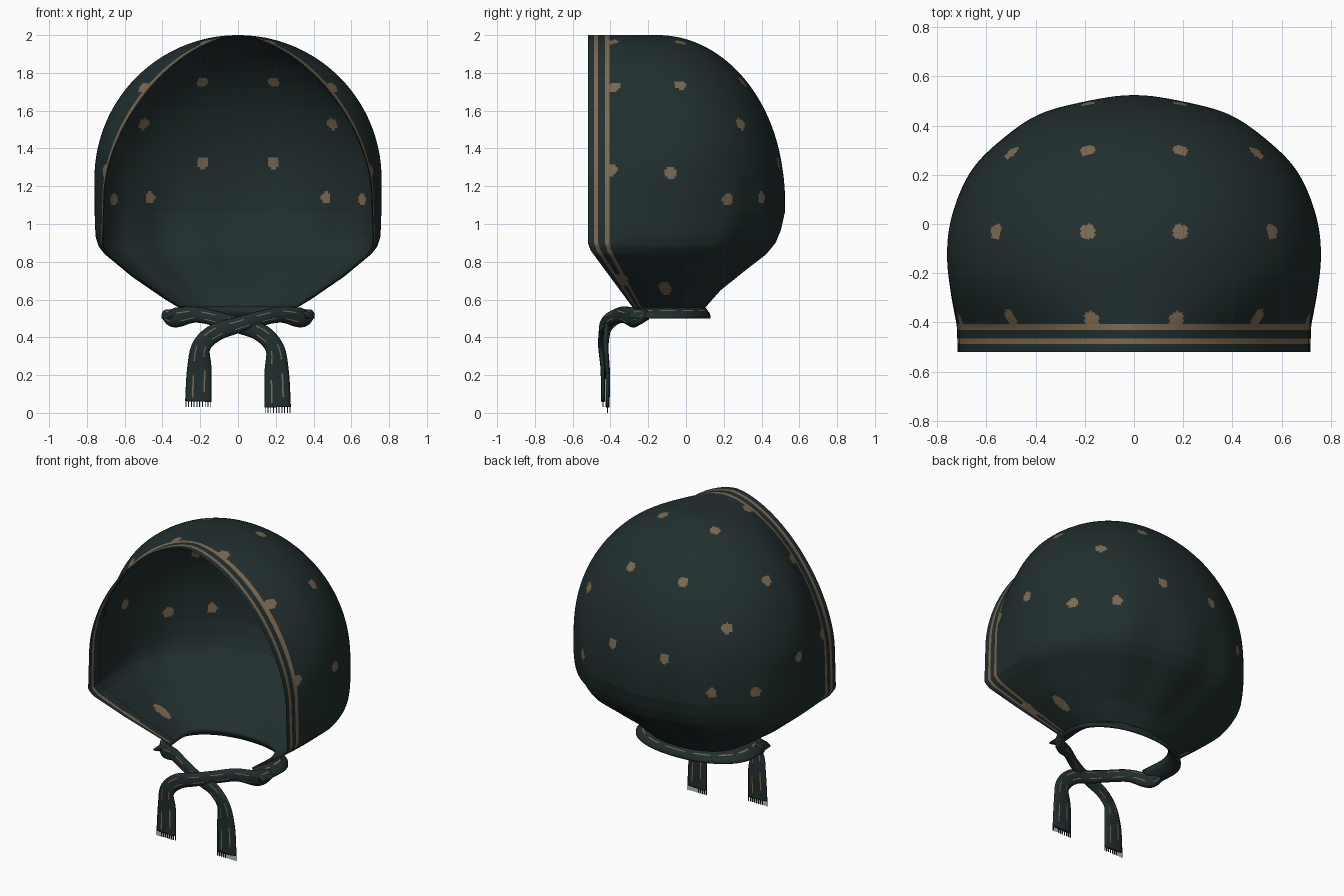
import bpy, bmesh, math
from mathutils import Vector
from mathutils.bvhtree import BVHTree

if "Cube" in bpy.data.objects:
    bpy.data.objects.remove(bpy.data.objects["Cube"])


def material(name, rgb):
    m = bpy.data.materials.new(name)
    m.diffuse_color = (*rgb, 1)
    m.use_nodes = True
    m.node_tree.nodes["Principled BSDF"].inputs["Base Color"].default_value = m.diffuse_color
    return m


CLOTH = material("dark teal cloth", (0.0155, 0.028, 0.028))
TAN = material("tan print", (0.20, 0.145, 0.085))


def make_object(name, bm):
    bmesh.ops.recalc_face_normals(bm, faces=bm.faces)
    for f in bm.faces:
        f.smooth = True
    me = bpy.data.meshes.new(name)
    bm.to_mesh(me)
    bm.free()
    me.materials.append(CLOTH)
    me.materials.append(TAN)
    ob = bpy.data.objects.new(name, me)
    bpy.context.collection.objects.link(ob)
    return ob


def grid(bm, rows, closed=False, stripe=lambda r, c: False):
    """Skin a list of point rows with quads; stripe() picks the tan ones."""
    vs = [[bm.verts.new(p) for p in row] for row in rows]
    n = len(rows[0])
    for r in range(len(rows) - 1):
        for c in range(n if closed else n - 1):
            d = (c + 1) % n
            f = bm.faces.new((vs[r][c], vs[r][d], vs[r + 1][d], vs[r + 1][c]))
            f.material_index = int(stripe(r, c))
    return vs


def lerp_table(table, z):
    for (z0, a), (z1, b) in zip(table, table[1:]):
        if z <= z1:
            return a + (b - a) * (z - z0) / (z1 - z0)
    return table[-1][1]


# ---- headscarf hood: U-shaped level curves open to the front ----
NECK = 0.555
WIDTH = [(NECK, 0.31), (0.6, 0.385), (0.72, 0.56), (0.84, 0.705), (0.88, 0.737), (0.93, 0.753), (1.0, 0.758), (1.24, 0.76)]
BACK = [(NECK, 0.10), (0.65, 0.18), (0.75, 0.30), (0.84, 0.415), (0.9, 0.465), (0.97, 0.495), (1.06, 0.517), (1.15, 0.52)]
MOUTH = [(NECK, 0.30), (0.72, 0.545), (0.84, 0.69), (0.89, 0.718), (1.0, 0.715), (1.15, 0.71)]
FRONT = [(NECK, -0.28), (0.86, -0.505), (0.9, -0.52), (2.0, -0.52)]
EDGE = [0, 0.033, 0.055, 0.09, 0.114]      # column offsets giving two stripes
N_SIDE, N_BACK = 26, 88


def section(z):
    """Right half of the level curve at height z, front edge to centre back."""
    w = lerp_table(WIDTH, z) if z < 1.24 else math.sqrt(max(0, 0.76 ** 2 - (z - 1.24) ** 2))
    t = min(1, max(0, (z - 1.15) / 0.85))
    b = lerp_table(BACK, z) if z < 1.15 else -0.15 + 0.67 * math.sqrt(1 - t * t)
    m = lerp_table(MOUTH, z) if z < 1.15 else 0.71 * (1 - t ** 1.7) ** 0.6
    f = lerp_table(FRONT, z)
    yc = -0.12 - 0.05 * t
    ys = [f + e * (yc - f) / (yc + 0.52) for e in EDGE]
    ys += [ys[-1] + (yc - ys[-1]) * (i + 1) / N_SIDE for i in range(N_SIDE)]
    # straight hem along the mouth, then swelling to full width
    pts = []
    for y in ys:
        s = (y - f) / (yc - f)
        s = max(0.06 * s / 0.24, 0.06 + 0.94 * math.sin(math.pi / 2 * (s - 0.24) / 0.76))
        pts.append(Vector((m + (w - m) * s, y, z)))
    # gathers that deepen toward the neck
    k = max(0, min(1, (1.3 - z) / 0.5)) * max(0, min(1, (z - NECK) / 0.15))
    for i in range(1, N_BACK + 1):
        q = math.pi / 2 * i / N_BACK
        x, y = w * math.cos(q) ** 0.95 if i < N_BACK else 0, yc + (b - yc) * math.sin(q) ** 0.95
        s = 1 + 0.02 * k * math.cos(12 * q) * math.sin(q)
        pts.append(Vector((x * s, yc + (y - yc) * s, z)))
    return pts


def mirrored(half):
    return half + [Vector((-p.x, p.y, p.z)) for p in reversed(half[:-1])]


levels = [1.15 + 0.85 * math.cos(math.pi / 2 * i / 105) for i in range(106)]
levels += [1.15 - (1.15 - NECK) * (i + 1) / 60 for i in range(60)]
rows = [mirrored(section(z)) for z in levels]
last = len(rows[0]) - 2
bm = bmesh.new()
grid(bm, rows, stripe=lambda r, c: min(c, last - c) in (1, 3))
bmesh.ops.remove_doubles(bm, verts=bm.verts, dist=0.0002)

# printed dots: faces close to each centre, mirrored left and right
DOTS = [(0.19, -0.03, 1.97), (0.565, -0.03, 1.74), (0.19, 0.31, 1.76), (0.5, 0.29, 1.53),
        (0.185, 0.48, 1.32), (0.46, 0.39, 1.14), (0.63, 0.2, 1.13), (0.75, -0.08, 1.27),
        (0.18, -0.39, 1.98), (0.52, -0.39, 1.74), (0.72, -0.40, 1.29),
        (0.52, -0.34, 0.70), (0.47, -0.11, 0.66)]
bm.normal_update()
tree = BVHTree.FromBMesh(bm)
centres = [tree.find_nearest(Vector((s * x, y, z)))[0] for x, y, z in DOTS for s in (1, -1)]
for f in bm.faces:
    p = f.calc_center_median()
    for c in centres:
        if abs(p.z - c.z) < 0.05:
            u = p - c
            if c.z < 0.8:       # print is stretched where the cloth gathers in
                along = Vector((math.copysign(0.8, c.x), -0.2, 0.55))
                u -= along * u.dot(along) * 0.5
            if u.length < 0.032:
                f.material_index = 1
                break
make_object("headscarf_hood", bm)

# ---- folded hem lining behind the inner stripe, one strip per side ----
bm = bmesh.new()
for cols in (slice(2, 6), slice(-6, -2)):
    grid(bm, [[Vector((p.x * 0.992, p.y, 1.2 + (p.z - 1.2) * 0.992)) for p in row[cols]] for row in rows])
make_object("hem_lining", bm)

# ---- neck band: flared profile swept round the gathered neck ----
PROFILE = [(0.99, 0.562), (1.07, 0.553), (1.13, 0.545), (1.16, 0.540), (1.24, 0.53),
           (1.31, 0.512), (1.31, 0.50), (1.2, 0.50), (1.03, 0.53)]
neck = mirrored(section(NECK)[::3])
bm = bmesh.new()
band = [[Vector((p.x * s, -0.1 + (p.y + 0.1) * (1 + (s - 1) * 0.5), z)) for s, z in PROFILE] for p in neck]
vs = grid(bm, band, closed=True, stripe=lambda r, c: c == 2 and r % 9 < 6)
bm.faces.new(vs[0])
bm.faces.new(vs[-1])
make_object("neck_band", bm)


# ---- crossed ties with hanging fringed tails ----
def spline(keys, t):
    """Catmull-Rom through keys of (x, y, z, width)."""
    n = len(keys) - 1
    i = min(int(t * n), n - 1)
    u = t * n - i
    a, b, c, d = [Vector(keys[max(0, min(n, j))]) for j in (i - 1, i, i + 1, i + 2)]
    return 0.5 * (2 * b + (c - a) * u + (2 * a - 5 * b + 4 * c - d) * u * u + (3 * b - 3 * c + d - a) * u ** 3)


TIE = [(0.38, -0.21, 0.52, 0.06), (0.335, -0.28, 0.505, 0.105), (0.23, -0.34, 0.52, 0.085),
       (0.12, -0.40, 0.50, 0.08), (0, -0.435, 0.465, 0.085), (-0.12, -0.445, 0.425, 0.095),
       (-0.195, -0.45, 0.35, 0.10), (-0.205, -0.44, 0.23, 0.13), (-0.21, -0.44, 0.06, 0.14)]
ACROSS = [-0.5, -0.4, -0.25, -0.19, 0, 0.19, 0.25, 0.4, 0.5]


def tie(name, flip, shift, drop):
    keys = [(flip * x, y + shift * min(1, i / 3), z - drop * max(0, i - 5) / 3, w)
            for i, (x, y, z, w) in enumerate(TIE)]
    rows, n = [], 90
    for i in range(n + 1):
        p = spline(keys, i / n)
        tan = (spline(keys, min(1, i / n + 0.01)) - spline(keys, max(0, i / n - 0.01))).xyz.normalized()
        side = Vector((-tan.z, 0, tan.x)).normalized()
        nor = tan.cross(side)
        thick = 0.03 - 0.02 * i / n
        bulge = [thick * math.sqrt(max(0, 1 - 4 * a * a)) for a in ACROSS]
        edge = [p.xyz + side * (a * p.w) for a in ACROSS]
        front = [e + nor * h for e, h in zip(edge, bulge)]
        rear = [e - nor * h for e, h in zip(edge, bulge)][-2:0:-1]
        rows.append(front + rear)
    bm = bmesh.new()
    # broken printed stripes on both faces
    vs = grid(bm, rows, closed=True, stripe=lambda r, c: c in (2, 5, 10, 13) and (r + 5 * c) % 13 < 7)
    bm.faces.new(vs[0])
    bm.faces.new(vs[-1])
    make_object(name, bm)

    # fringe threads
    x0, y0, z0, w0 = keys[-1]
    bm = bmesh.new()
    for i in range(10):
        x = x0 + w0 * (i / 9 - 0.5) * 0.94
        for v in bmesh.ops.create_cube(bm, size=1)["verts"]:
            v.co = Vector((x + v.co.x * 0.005, y0 + v.co.y * 0.005, z0 - 0.01 + v.co.z * 0.04))
    ob = make_object(name + "_fringe", bm)
    for f in ob.data.polygons:
        f.use_smooth = False


tie("tie_front", 1, 0, 0)
tie("tie_rear", -1, 0.025, 0.03)
